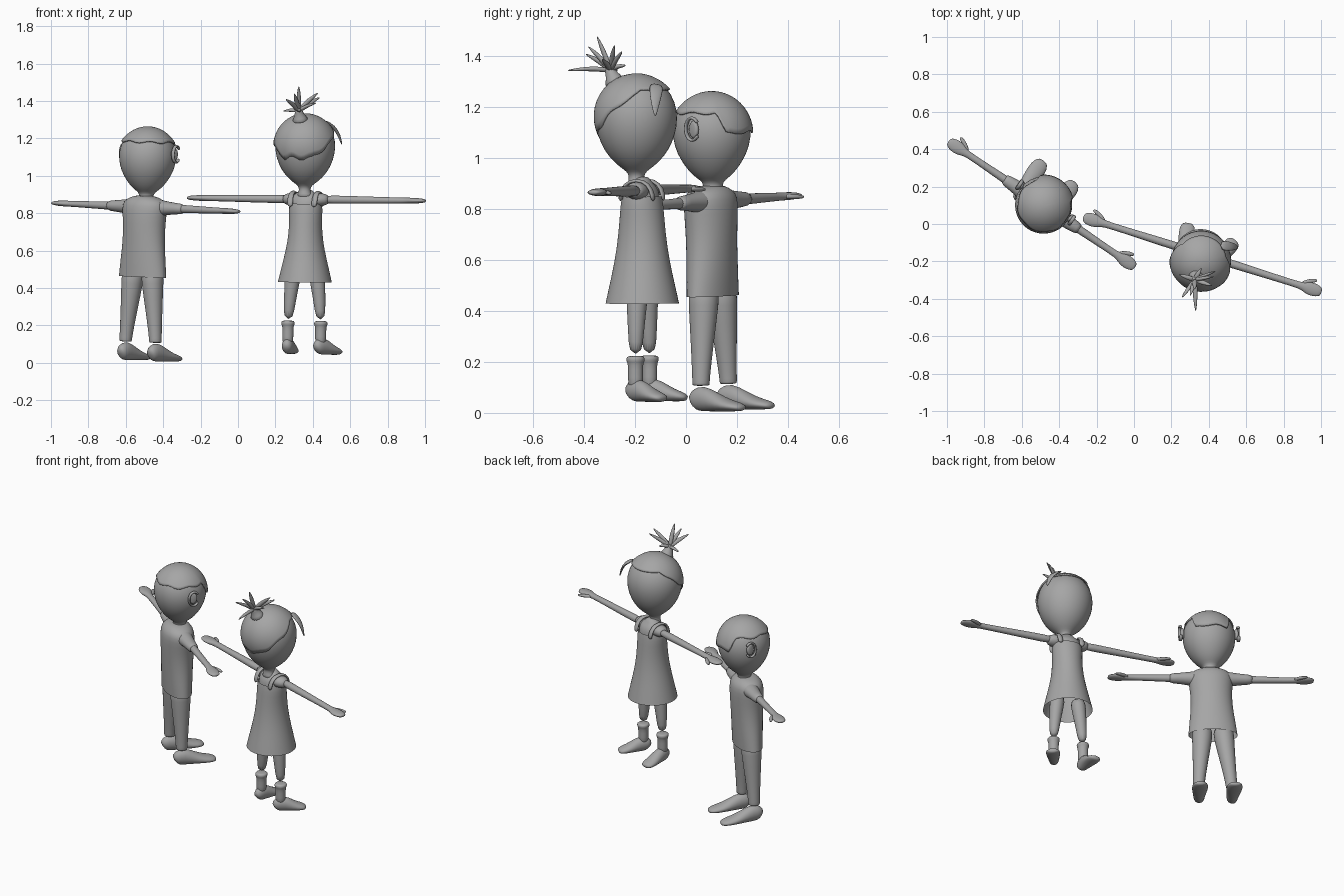
import bpy, bmesh, math
from mathutils import Matrix, Vector

grey = bpy.data.materials.new("plain grey")
grey.diffuse_color = (0.38, 0.38, 0.38, 1)

# Local frames of the two figures: x along the arms, y forward, z up
BOY = (Matrix.Translation((-0.525, 0.115, 0)) @ Matrix.Rotation(math.radians(-34), 4, 'Z')
       @ Matrix.Rotation(math.radians(2.2), 4, 'Y'))
GIRL = (Matrix.Translation((0.3525, -0.17, 0)) @ Matrix.Rotation(math.radians(-17.5), 4, 'Z')
        @ Matrix.Rotation(math.radians(0.7), 4, 'Y'))
WORLD = Matrix.Identity(4)


def finish(name, bm, frame, smooth_level=1):
    bmesh.ops.recalc_face_normals(bm, faces=bm.faces)
    mesh = bpy.data.meshes.new(name)
    bm.to_mesh(mesh)
    bm.free()
    for p in mesh.polygons:
        p.use_smooth = True
    mesh.materials.append(grey)
    ob = bpy.data.objects.new(name, mesh)
    bpy.context.collection.objects.link(ob)
    ob.matrix_world = frame
    if smooth_level:
        m = ob.modifiers.new("smooth", 'SUBSURF')
        m.levels = m.render_levels = smooth_level
    return ob


def loft(name, frame, stations, ref=(1, 0, 0), caps=(True, True), sides=16):
    """Elliptic rings swept along a path; station = (x, y, z, radius along ref, other radius)."""
    bm = bmesh.new()
    pts = [Vector(s[:3]) for s in stations]
    rings = []
    for i, s in enumerate(stations):
        t = (pts[min(i + 1, len(pts) - 1)] - pts[max(i - 1, 0)]).normalized()
        u = Vector(ref)
        u = (u - t * u.dot(t)).normalized()
        v = t.cross(u)
        rings.append([bm.verts.new(pts[i] + u * s[3] * math.cos(a) + v * s[4] * math.sin(a))
                      for a in (2 * math.pi * k / sides for k in range(sides))])
    for a, b in zip(rings, rings[1:]):
        for k in range(sides):
            j = (k + 1) % sides
            bm.faces.new((a[k], a[j], b[j], b[k]))
    if caps[0]:
        bm.faces.new(rings[0])
    if caps[1]:
        bm.faces.new(rings[-1])
    return finish(name, bm, frame)


def upright(name, frame, rows, y=0.0, caps=(True, True)):
    """Vertical loft; row = (z, half width, half depth)."""
    return loft(name, frame, [(0, y, z, a, b) for z, a, b in rows], caps=caps, sides=24)


def hair_cap(name, frame, centre, radius, limit, segs=72, rows=12):
    """Thin cap over a head; limit(azimuth from front) gives the hairline angle from the crown."""
    bm = bmesh.new()
    c = Vector(centre)
    top = bm.verts.new(c + Vector((0, 0, radius)))
    prev = None
    for r in range(1, rows + 1):
        ring = []
        for k in range(segs):
            th = -180 + 360 * k / segs
            ph = math.radians(limit(th) * r / rows)
            rad = radius + 0.004 * (r / rows) ** 4
            t = math.radians(th)
            ring.append(bm.verts.new(c + rad * Vector((math.sin(ph) * math.sin(t),
                                                       math.sin(ph) * math.cos(t), math.cos(ph)))))
        for k in range(segs):
            j = (k + 1) % segs
            bm.faces.new((prev[k], prev[j], ring[j], ring[k]) if prev else (top, ring[j], ring[k]))
        prev = ring
    ob = finish(name, bm, frame, 0)
    m = ob.modifiers.new("thickness", 'SOLIDIFY')
    m.thickness, m.offset = 0.008, -1


def arm(prefix, frame, s, z, length, r0, start):
    """Arm with flat hand and a thumb pointing forward."""
    L = length
    side = "left" if s < 0 else "right"
    rows = [(start, r0, r0), (0.24, r0 * 0.85, r0 * 0.85), (L - 0.14, 0.017, 0.016), (L - 0.105, 0.021, 0.016),
            (L - 0.075, 0.036, 0.016), (L - 0.035, 0.036, 0.014), (L - 0.008, 0.026, 0.010), (L, 0.014, 0.006)]
    loft(f"{prefix}_arm_{side}", frame, [(s * x, 0.01, z, a, b) for x, a, b in rows], ref=(0, 1, 0))
    loft(f"{prefix}_thumb_{side}", frame,
         [(s * (L - 0.12), 0.015, z, 0.012, 0.010), (s * (L - 0.085), 0.045, z - 0.002, 0.013, 0.010),
          (s * (L - 0.05), 0.060, z - 0.004, 0.011, 0.008), (s * (L - 0.04), 0.062, z - 0.004, 0.004, 0.003)],
         ref=(0, 1, 0), sides=10)


def foot(name, frame, x, splay, rows):
    """Shoe lofted from heel to toe; row = (forward, centre z, half width, half height)."""
    turn = frame @ Matrix.Translation((x, 0, 0)) @ Matrix.Rotation(math.radians(splay), 4, 'Z')
    loft(name, turn, [(0, y, z, w, h) for y, z, w, h in rows])


# ---------- boy ----------
upright("boy_shirt", BOY, [(0.46, 0.145, 0.078), (0.55, 0.135, 0.084), (0.65, 0.122, 0.089), (0.75, 0.122, 0.095),
                           (0.82, 0.132, 0.096), (0.862, 0.128, 0.088), (0.885, 0.085, 0.062),
                           (0.895, 0.045, 0.045)], caps=(False, True))
upright("boy_head", BOY, [(0.86, 0.05, 0.05), (0.885, 0.037, 0.037), (0.908, 0.040, 0.040), (0.923, 0.062, 0.062),
                          (0.95, 0.093, 0.093), (1.0, 0.128, 0.128), (1.05, 0.149, 0.149), (1.11, 0.158, 0.158),
                          (1.17, 0.146, 0.146), (1.22, 0.112, 0.112), (1.25, 0.065, 0.065), (1.262, 0.015, 0.015)],
        y=0.012)


def boy_hairline(th):
    f = min(1, max(0, (48 - abs(th)) / 12))
    return 61 + 30 * f + 2 * math.sin(math.radians(th * 7))


hair_cap("boy_hair", BOY, (0, 0.012, 1.106), 0.159, boy_hairline)

for s in (-1, 1):
    side = "left" if s < 0 else "right"
    arm("boy", BOY, s, 0.832, 0.602, 0.026, 0.10)
    # short sleeve
    loft(f"boy_sleeve_{side}", BOY, [(s * 0.09, 0.008, 0.832, 0.05, 0.045), (s * 0.14, 0.01, 0.832, 0.041, 0.037),
                                     (s * 0.2, 0.01, 0.832, 0.034, 0.030), (s * 0.25, 0.01, 0.832, 0.031, 0.028)],
         ref=(0, 1, 0), caps=(False, True))
    # trouser leg
    loft(f"boy_trouser_leg_{side}", BOY, [(s * 0.060, 0, 0.52, 0.064, 0.065), (s * 0.064, 0, 0.44, 0.060, 0.062),
                                          (s * 0.082, 0, 0.27, 0.044, 0.046), (s * 0.094, 0, 0.15, 0.035, 0.036),
                                          (s * 0.096, 0, 0.115, 0.034, 0.035), (s * 0.096, 0, 0.11, 0.033, 0.034)])
    foot(f"boy_shoe_{side}", BOY, s * 0.097, -1 if s < 0 else -4,
         [(-0.045, 0.045, 0.018, 0.02), (-0.032, 0.055, 0.032, 0.044), (0.01, 0.062, 0.036, 0.053),
          (0.07, 0.046, 0.042, 0.038), (0.13, 0.033, 0.049, 0.024), (0.185, 0.028, 0.045, 0.018),
          (0.21, 0.022, 0.022, 0.010)])
    # ear: cup with a C-shaped rim
    loft(f"boy_ear_{side}", BOY, [(s * 0.145, 0.035, 1.12, 0.022, 0.034), (s * 0.160, 0.033, 1.12, 0.026, 0.038),
                                  (s * 0.166, 0.031, 1.12, 0.018, 0.028)], ref=(0, 1, 0))
    rim = [math.radians(a) for a in range(30, 331, 30)]
    loft(f"boy_ear_rim_{side}", BOY, [(s * 0.169, 0.033 + 0.031 * math.cos(a), 1.122 + 0.046 * math.sin(a),
                                       0.011, 0.007) for a in rim], sides=8)

# ---------- girl ----------
upright("girl_dress", GIRL, [(0.43, 0.146, 0.146), (0.49, 0.132, 0.133), (0.55, 0.117, 0.119), (0.65, 0.094, 0.100),
                             (0.75, 0.087, 0.090), (0.82, 0.092, 0.084), (0.85, 0.088, 0.078)], caps=(False, False))
upright("girl_upper_body", GIRL, [(0.74, 0.078, 0.075), (0.84, 0.084, 0.072), (0.875, 0.086, 0.064),
                                  (0.895, 0.072, 0.050), (0.91, 0.045, 0.036), (0.93, 0.027, 0.027)])
upright("girl_head", GIRL, [(0.88, 0.05, 0.04), (0.905, 0.035, 0.034), (0.93, 0.029, 0.029), (0.948, 0.038, 0.038),
                            (0.966, 0.065, 0.065), (0.99, 0.093, 0.093), (1.03, 0.127, 0.127), (1.09, 0.154, 0.154),
                            (1.155, 0.165, 0.165), (1.22, 0.156, 0.156), (1.28, 0.121, 0.121), (1.315, 0.075, 0.075),
                            (1.331, 0.02, 0.02)], y=-0.022)


def girl_hairline(th):
    f = min(1, max(0, (abs(th) - 65) / 85))
    return 52 + 64 * f + 4 * f * math.sin(math.radians(th * 9))


hair_cap("girl_hair", GIRL, (0, -0.022, 1.168), 0.166, girl_hairline)
# loose lock beside the face
loft("girl_fringe_lock", GIRL, [(0.07, 0.085, 1.295, 0.03, 0.008), (0.125, 0.098, 1.262, 0.028, 0.009),
                                (0.152, 0.104, 1.215, 0.018, 0.007), (0.165, 0.108, 1.165, 0.004, 0.003)],
     ref=(-0.6, 0.8, 0), sides=10)

for s in (-1, 1):
    side = "left" if s < 0 else "right"
    arm("girl", GIRL, s, 0.874, 0.668, 0.025, 0.06)
    loft(f"girl_shoulder_{side}", GIRL, [(s * 0.05, 0, 0.872, 0.055, 0.040), (s * 0.09, 0.004, 0.874, 0.044, 0.035),
                                         (s * 0.13, 0.01, 0.874, 0.027, 0.025)], ref=(0, 1, 0))
    # shoulder strap of the dress
    loft(f"girl_strap_{side}", GIRL, [(s * 0.066, -0.068, 0.83, 0.018, 0.010), (s * 0.069, -0.062, 0.88, 0.016, 0.009),
                                      (s * 0.069, -0.03, 0.914, 0.015, 0.008), (s * 0.069, 0.03, 0.914, 0.015, 0.008),
                                      (s * 0.069, 0.062, 0.88, 0.016, 0.009), (s * 0.066, 0.068, 0.83, 0.018, 0.010)],
         sides=10)
    loft(f"girl_leg_{side}", GIRL, [(s * 0.060, 0, 0.52, 0.048, 0.048), (s * 0.072, 0, 0.43, 0.041, 0.041),
                                    (s * 0.084, 0, 0.32, 0.032, 0.032), (s * 0.091, 0, 0.23, 0.025, 0.026)])
    # boot shaft with rolled cuff
    loft(f"girl_boot_shaft_{side}", GIRL, [(s * 0.092, 0, z, r, r) for z, r in
                                           ((0.225, 0.028), (0.219, 0.037), (0.203, 0.037), (0.197, 0.030),
                                            (0.14, 0.030), (0.09, 0.030))])
    foot(f"girl_boot_{side}", GIRL, s * 0.092, 8 if s < 0 else -25,
         [(-0.038, 0.072, 0.018, 0.02), (-0.024, 0.088, 0.030, 0.044), (0.02, 0.092, 0.034, 0.048),
          (0.07, 0.074, 0.041, 0.031), (0.115, 0.064, 0.043, 0.021), (0.14, 0.060, 0.036, 0.016),
          (0.15, 0.056, 0.018, 0.008)])

# spiky hair tuft on the back of the crown
root = Vector((0.325, -0.298, 1.345))
loft("girl_tuft_base", WORLD, [(0.335, -0.275, 1.285, 0.055, 0.05), (0.33, -0.285, 1.315, 0.032, 0.032),
                               (0.325, -0.297, 1.34, 0.02, 0.02), (0.323, -0.303, 1.36, 0.022, 0.022)])
tips = [(0.33, -0.468, 1.345), (0.255, -0.395, 1.41), (0.325, -0.35, 1.48), (0.44, -0.25, 1.42), (0.43, -0.28, 1.445),
        (0.24, -0.27, 1.345), (0.42, -0.33, 1.39), (0.30, -0.385, 1.44), (0.36, -0.235, 1.365)]
for i, tip in enumerate(tips):
    tip = Vector(tip)
    a = root.lerp(tip, 0.35) + Vector((0, 0, 0.008))
    b = root.lerp(tip, 0.72) + Vector((0, 0, 0.004))
    loft(f"girl_tuft_spike_{i + 1}", WORLD, [(*root, 0.013, 0.011), (*a, 0.015, 0.011), (*b, 0.011, 0.008),
                                             (*tip, 0.002, 0.002)], ref=(0.9, 0.3, 0.2), sides=8)
